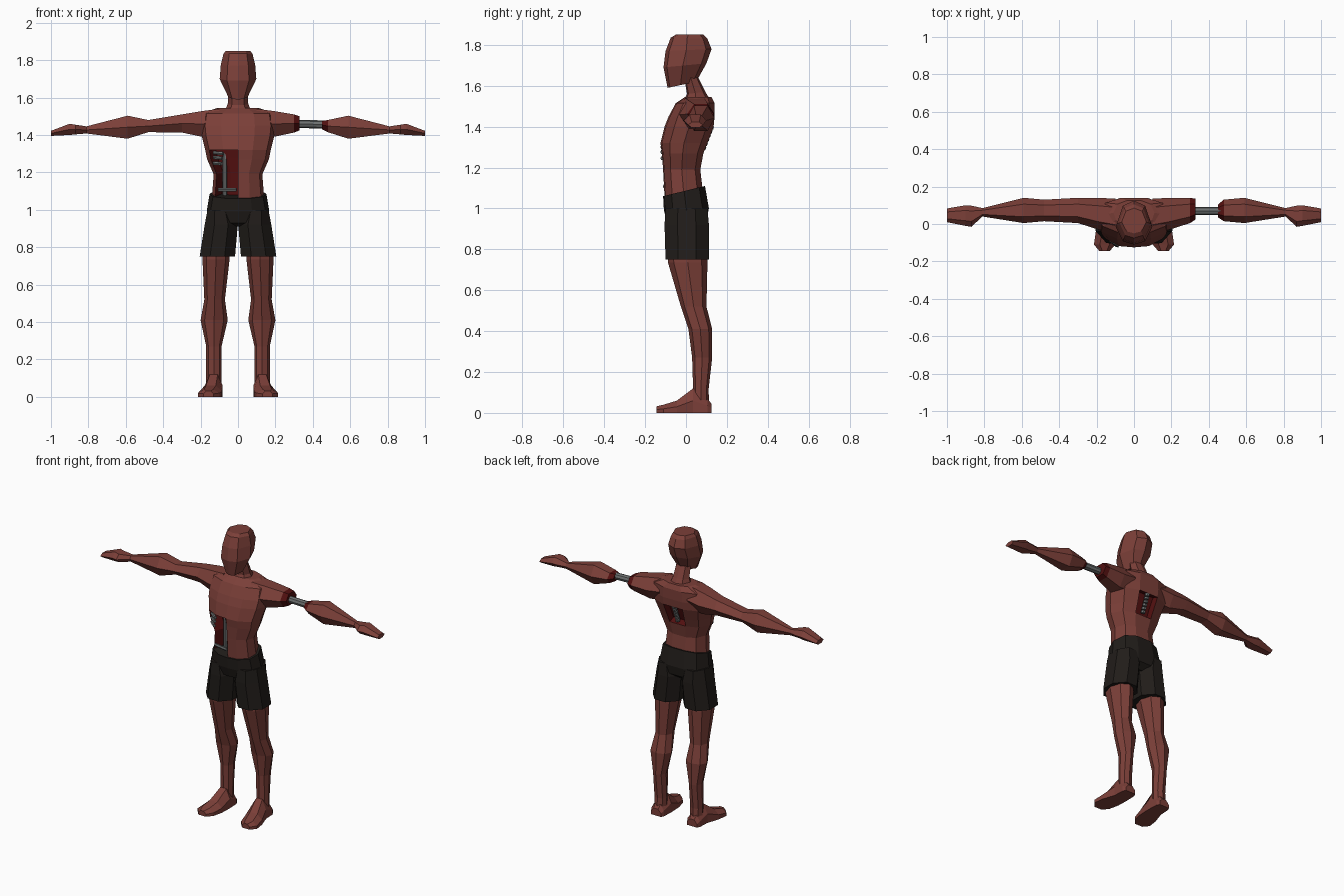
import bpy, bmesh, math
from mathutils import Vector

if "Cube" in bpy.data.objects:
    bpy.data.objects.remove(bpy.data.objects["Cube"])


def material(name, rgb):
    m = bpy.data.materials.new(name)
    m.diffuse_color = (*rgb, 1)
    m.use_nodes = True
    m.node_tree.nodes["Principled BSDF"].inputs["Base Color"].default_value = m.diffuse_color
    return m


SKIN = material("skin", (0.2, 0.05, 0.04))
GORE = material("raw_flesh", (0.085, 0.005, 0.005))
BONE = material("bone", (0.15, 0.16, 0.16))
CLOTH = material("cloth", (0.015, 0.012, 0.01))


def loft(name, rings, mats, edit=None):
    """Skin a list of point rings, cap both ends, then optionally edit the bmesh."""
    bm = bmesh.new()
    loops = [[bm.verts.new(p) for p in r] for r in rings]
    n = len(loops[0])
    for a, b in zip(loops, loops[1:]):
        for i in range(n):
            j = (i + 1) % n
            bm.faces.new((a[i], a[j], b[j], b[i]))
    bm.faces.new(loops[0][::-1])
    bm.faces.new(loops[-1])
    bmesh.ops.recalc_face_normals(bm, faces=bm.faces)
    bm.normal_update()
    if edit:
        edit(bm)
    me = bpy.data.meshes.new(name)
    bm.to_mesh(me)
    bm.free()
    for m in mats:
        me.materials.append(m)
    ob = bpy.data.objects.new(name, me)
    bpy.context.collection.objects.link(ob)
    return ob


def section(zf, zb, hw, yf, yb, half):
    """Symmetric body section; half profile runs from front centre to the back."""
    pts = half + [(-u, v) for u, v in reversed(half) if u > 0]
    return [Vector((u * hw, yf + (yb - yf) * v, zf + (zb - zf) * v)) for u, v in pts]


def oval(a0, a1, b0, b1, n, turn=0.0):
    """n-sided ring of 2D points filling the given bounds."""
    raw = [(math.cos(turn + math.tau * i / n), math.sin(turn + math.tau * i / n)) for i in range(n)]
    ma, mb = max(p[0] for p in raw), max(p[1] for p in raw)
    return [((a0 + a1) / 2 + (a1 - a0) / 2 * p / ma, (b0 + b1) / 2 + (b1 - b0) / 2 * q / mb)
            for p, q in raw]


def upright(s, rows, n=8, turn=0.0):
    return [[(s * x, y, z) for x, y in oval(x0, x1, y0, y1, n, turn)] for z, x0, x1, y0, y1 in rows]


def sideways(s, rows, n=6):
    return [[(s * x, y, z) for y, z in oval(y0, y1, z0, z1, n)] for x, y0, y1, z0, z1 in rows]


def rod(name, a, b, r, n=6):
    a, b = Vector(a), Vector(b)
    q = (b - a).to_track_quat('Z', 'Y')
    return loft(name, [[p + q @ Vector((x, y, 0)) for x, y in oval(-r, r, -r, r, n)]
                       for p in (a, b)], [BONE])


# torso with an open belly and an open upper back
def wounds(bm):
    front, back = [], []
    for f in bm.faces:
        c = f.calc_center_median()
        if c.x < 0 and c.y < -0.06 and 1.07 < c.z < 1.32:
            front.append(f)
        if abs(c.x) < 0.02 and c.y > 0.05 and 1.28 < c.z < 1.4:
            back.append(f)
    for faces, depth in ((front, 0.07), (back, 0.04)):
        rim = bmesh.ops.inset_region(bm, faces=faces, thickness=0.004, depth=-depth)['faces']
        for f in list(rim) + faces:
            f.material_index = 1


BODY = [(0, 0), (.45, .03), (.88, .2), (1, .5), (.8, .86), (.35, 1)]
loft("torso", [section(z, z, hw, yf, yb, BODY) for z, hw, yf, yb in (
    (1.06, .14, -.105, .085), (1.19, .13, -.112, .07), (1.27, .165, -.118, .085),
    (1.32, .175, -.125, .105), (1.40, .195, -.105, .135), (1.45, .2, -.085, .14),
    (1.515, .19, -.05, .14), (1.545, .11, -.005, .125))], [SKIN, GORE], wounds)

# neck and head
HEAD = [(0, 0), (.6, .08), (1, .45), (.65, .88), (0, 1)]
loft("neck", [section(zf, zb, hw, yf, yb, HEAD) for zf, zb, hw, yf, yb in (
    (1.52, 1.52, .075, -.015, .125), (1.56, 1.57, .055, .005, .095),
    (1.65, 1.64, .05, -.01, .06))], [SKIN])
loft("head", [section(zf, zb, hw, yf, yb, HEAD) for zf, zb, hw, yf, yb in (
    (1.59, 1.62, .052, -.09, .05), (1.69, 1.71, .098, -.11, .1),
    (1.77, 1.78, .092, -.1, .125), (1.835, 1.83, .078, -.075, .105),
    (1.85, 1.85, .066, -.05, .085))], [SKIN])

# arms: one whole, one with the bone exposed between shoulder and forearm
SHOULDER = [(.1, -.05, .135, 1.4, 1.54), (.19, -.03, .14, 1.39, 1.528), (.3, .005, .14, 1.413, 1.51)]
FOREARM = [(.48, .015, .13, 1.415, 1.48), (.59, .005, .14, 1.38, 1.503),
           (.81, .04, .085, 1.408, 1.446), (.87, -.015, .098, 1.403, 1.455),
           (.9, -.01, .1, 1.4, 1.46), (1.0, .01, .083, 1.395, 1.422)]


def raw_where(x0, x1):
    def edit(bm):
        for f in bm.faces:
            if x0 < f.calc_center_median().x < x1:
                f.material_index = 1
    return edit


loft("whole_arm", sideways(-1, SHOULDER + FOREARM), [SKIN])
loft("shoulder_stump", sideways(1, SHOULDER + [(.33, .025, .135, 1.425, 1.5)]),
     [SKIN, GORE], raw_where(.305, .4))
loft("severed_forearm", sideways(1, [(.45, .035, .105, 1.43, 1.475)] + FOREARM),
     [SKIN, GORE], raw_where(.4, .475))
rod("upper_arm_bone", (.3, .07, 1.46), (.49, .07, 1.455), .022, 8)

# shorts
loft("shorts_waist", [section(zf, zb, hw, yf, yb, BODY) for zf, zb, hw, yf, yb in (
    (1.06, 1.11, .152, -.112, .093), (.99, 1.0, .167, -.108, .112),
    (.93, .94, .15, -.09, .1), (.91, .91, .04, -.05, .06))], [CLOTH])
for s, side in ((-1, "right"), (1, "left")):
    loft(side + "_shorts_leg", upright(s, [
        (1.0, .03, .163, -.1, .105), (.92, .001, .178, -.105, .112),
        (.75, .016, .205, -.1, .112)], 8, math.pi / 8), [CLOTH])
    # leg
    loft(side + "_leg", upright(s, [
        (.82, .045, .185, -.09, .1), (.735, .045, .19, -.088, .105), (.52, .07, .18, -.025, .1),
        (.41, .055, .2, .012, .128), (.27, .088, .17, .03, .128),
        (.11, .088, .17, .035, .11), (.03, .09, .17, .035, .115)]), [SKIN])
    # foot, swept from heel to toe
    foot = []
    for y, x0, x1, h in ((.124, .095, .165, .045), (.105, .085, .175, .07), (.035, .082, .178, .12),
                         (-.045, .085, .205, .06), (-.11, .1, .214, .04), (-.145, .13, .185, .032)):
        w = x1 - x0
        foot.append([(s * x, y, z) for x, z in (
            (x0, 0), (x1, 0), (x1, h * .5), (x1 - w * .28, h), (x0 + w * .28, h), (x0, h * .5))])
    loft(side + "_foot", foot, [SKIN])

# exposed ribs in the belly wound
for i, z in enumerate((1.305, 1.28, 1.25)):
    rod(f"rib_{i}", (-.13, -.085, z), (-.08 - .004 * i, -.118, z - .004), .009)
rod("low_rib", (-.105, -.085, 1.108), (-.008, -.105, 1.108), .009)
rod("inner_spine", (-.07, -.03, 1.07), (-.07, -.03, 1.3), .012)

# vertebrae in the back wound
for i in range(6):
    z = 1.29 + i * .02
    y = .082 + i * .0075
    rod(f"vertebra_{i}", (0, y, z), (0, y + .004, z + .014), .014)
